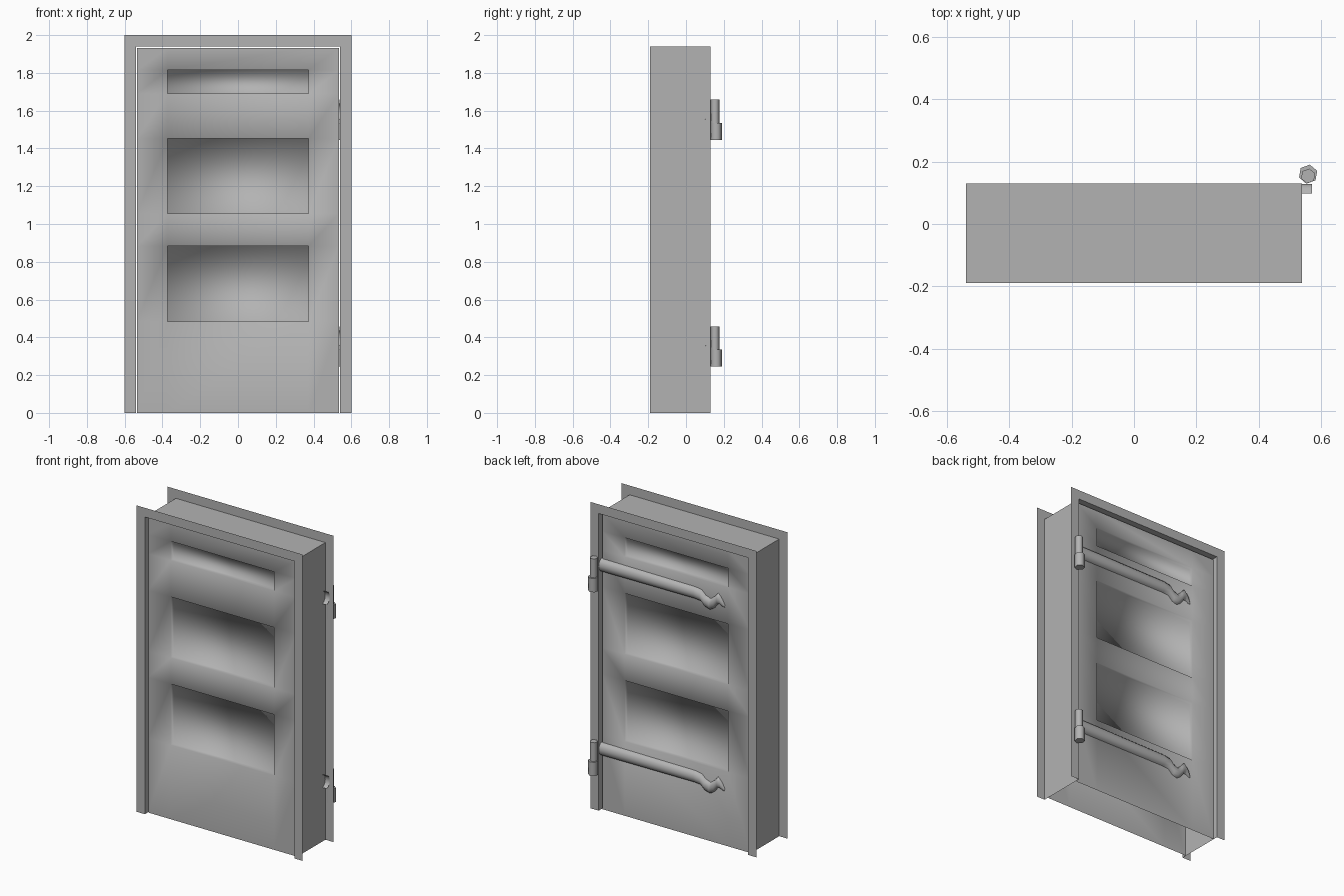
import bpy, bmesh, math
from mathutils import Vector

if "Cube" in bpy.data.objects:
    bpy.data.objects.remove(bpy.data.objects["Cube"])

METAL = bpy.data.materials.new("dark_grey")
METAL.diffuse_color = (.45, .45, .45, 1)
METAL.use_nodes = True
METAL.node_tree.nodes["Principled BSDF"].inputs["Base Color"].default_value = METAL.diffuse_color


def finish(name, bm, smooth=False, recalc=True):
    if recalc:
        bmesh.ops.recalc_face_normals(bm, faces=bm.faces)
    me = bpy.data.meshes.new(name)
    bm.to_mesh(me)
    bm.free()
    me.materials.append(METAL)
    for p in me.polygons:
        p.use_smooth = smooth
    ob = bpy.data.objects.new(name, me)
    bpy.context.collection.objects.link(ob)
    return ob


def skin(bm, rows):
    """Join equal-length rows of points with quads."""
    vs = [[bm.verts.new(p) for p in row] for row in rows]
    for a, b in zip(vs, vs[1:]):
        for i in range(len(a) - 1):
            bm.faces.new((a[i], a[i + 1], b[i + 1], b[i]))
    bm.normal_update()
    return vs


# Door frame: thin jamb with a flat trim on the front and on the back, open at the floor
def arch(w, h, y):
    return [(-w, y, 0), (-w, y, h), (w, y, h), (w, y, 0)]


bm = bmesh.new()
skin(bm, [arch(.6, 2, -.19), arch(.54, 1.94, -.19), arch(.54, 1.94, .13), arch(.6, 2, .13)])
for f in bm.faces:  # every face points away from the middle of the doorway
    if f.normal.dot(f.calc_center_median() - Vector((0, -.03, 1))) < 0:
        f.normal_flip()
finish("door_frame", bm, recalc=False)

# Door leaves: front and back sheets with three sunken panels
XS = [-.536, -.373, .373, .534]
ZS = [0, .485, .883, 1.055, 1.452, 1.69, 1.815, 1.932]
DEPTH = .03


def leaf(name, y, side):
    bm = bmesh.new()
    skin(bm, [[(x, y, z) for x in XS] for z in ZS])
    bm.faces.ensure_lookup_table()
    if bm.faces[0].normal.y * side < 0:
        bmesh.ops.reverse_faces(bm, faces=bm.faces)
    bm.faces.ensure_lookup_table()
    panels = [bm.faces[row * 3 + 1] for row in (1, 3, 5)]
    ext = bmesh.ops.extrude_face_region(bm, geom=panels)
    moved = [g for g in ext["geom"] if isinstance(g, bmesh.types.BMVert)]
    bmesh.ops.translate(bm, verts=moved, vec=(0, -side * DEPTH, 0))
    bmesh.ops.delete(bm, geom=[f for f in panels if f.is_valid], context='FACES')
    finish(name, bm, smooth=True, recalc=False)


leaf("door_front", -.16, -1)
leaf("door_back", .10, 1)

# Strap stations: x, centre offset in z, half height, bulge
STRAP = [(.572, 0, .042, .031), (-.14, 0, .038, .031), (-.185, -.006, .036, .03),
         (-.215, -.034, .037, .028), (-.25, -.046, .036, .026), (-.28, -.024, .038, .025),
         (-.303, .006, .036, .022), (-.32, -.002, .028, .018), (-.337, -.018, .022, .014),
         (-.352, -.034, .008, .006)]


def strap(name, z):
    bm = bmesh.new()
    skin(bm, [[(x, .098 + b * math.sin(math.pi * i / 6), z + dz - h * math.cos(math.pi * i / 6))
               for i in range(7)] for x, dz, h, b in STRAP])
    if sum(f.normal.y for f in bm.faces) < 0:
        bmesh.ops.reverse_faces(bm, faces=bm.faces)
    finish(name, bm, smooth=True, recalc=False)


# Six-sided hinge knuckle with a narrower pin above it, rounded by smooth shading
def prism(name, r, y, z0, z1):
    bm = bmesh.new()
    ring = [(.559 + r * math.cos(math.radians(a)), y + r * math.sin(math.radians(a)))
            for a in range(20, 380, 60)]
    base = bm.faces.new([bm.verts.new((px, py, z0)) for px, py in ring])
    ext = bmesh.ops.extrude_face_region(bm, geom=[base], use_keep_orig=True)
    top = [g for g in ext["geom"] if isinstance(g, bmesh.types.BMVert)]
    bmesh.ops.translate(bm, verts=top, vec=(0, 0, z1 - z0))
    ob = finish(name, bm)
    bpy.ops.object.select_all(action='DESELECT')
    ob.select_set(True)
    bpy.context.view_layer.objects.active = ob
    bpy.ops.object.shade_smooth_by_angle(angle=math.radians(65))


for label, z in (("upper", 1.595), ("lower", .395)):
    strap(label + "_hinge_strap", z)
    prism(label + "_hinge_knuckle", .031, .16, z - .15, z - .06)
    prism(label + "_hinge_pin", .024, .154, z - .06, z + .063)
